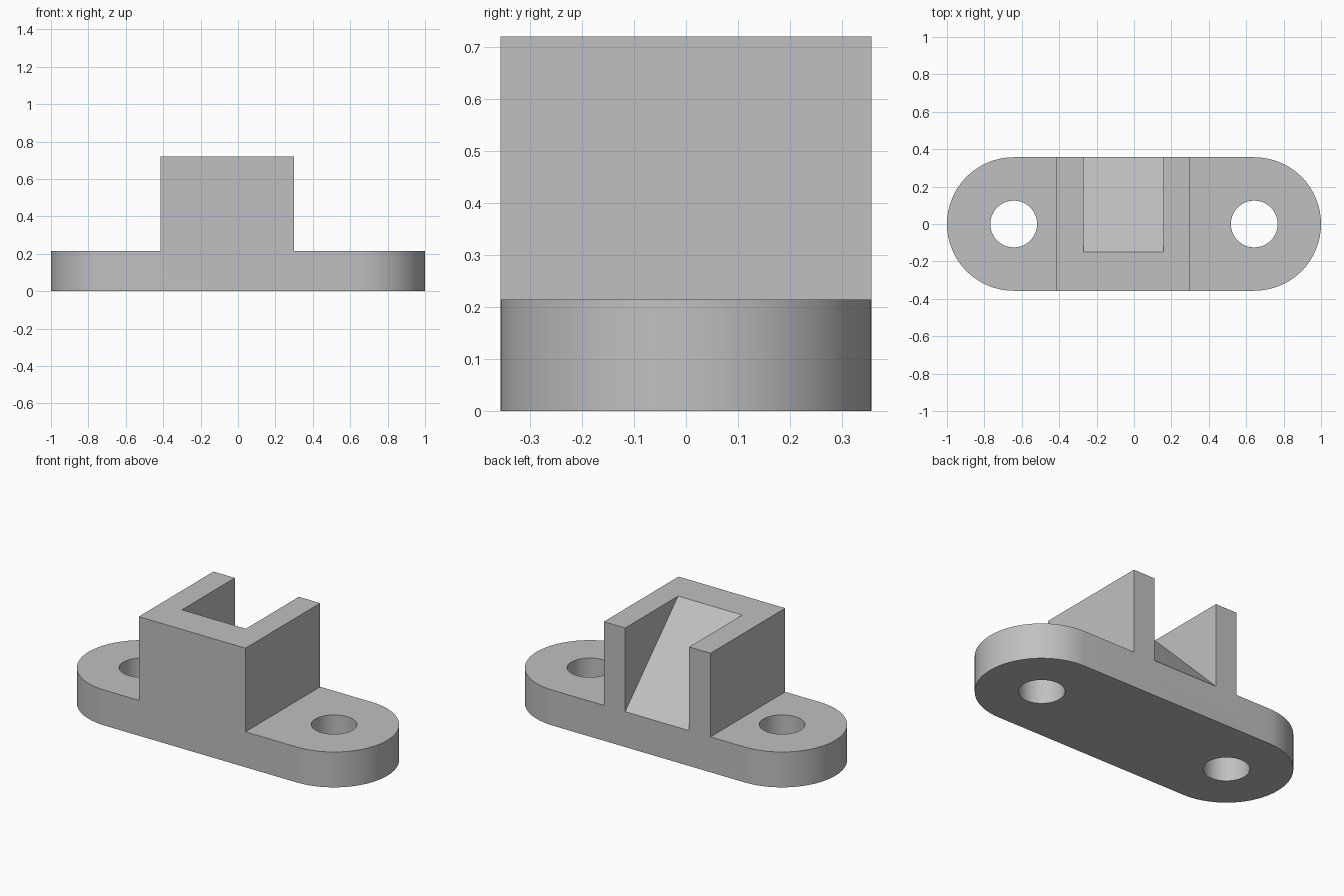
import bpy, bmesh
from math import sin, cos, pi, radians
from mathutils import Vector

cube = bpy.data.objects.get("Cube")
if cube:
    bpy.data.objects.remove(cube, do_unlink=True)

RADIUS, HOLE_X, HOLE_R = 0.357, 0.643, 0.125
PLATE_TOP, BLOCK_TOP = 0.214, 0.72
SEGMENTS = 32

grey = bpy.data.materials.new("light_grey")
colour = (0.53, 0.53, 0.53, 1)
grey.diffuse_color = colour
grey.use_nodes = True
grey.node_tree.nodes["Principled BSDF"].inputs["Base Color"].default_value = colour


def prism(name, outline, depth):
    """Extrude a closed 3D outline along the depth vector."""
    bm = bmesh.new()
    face = bm.faces.new([bm.verts.new(p) for p in outline])
    grown = bmesh.ops.extrude_face_region(bm, geom=[face], use_keep_orig=True)
    verts = [v for v in grown["geom"] if isinstance(v, bmesh.types.BMVert)]
    bmesh.ops.translate(bm, verts=verts, vec=Vector(depth))
    bmesh.ops.recalc_face_normals(bm, faces=bm.faces)
    mesh = bpy.data.meshes.new(name)
    bm.to_mesh(mesh)
    bm.free()
    mesh.materials.append(grey)
    obj = bpy.data.objects.new(name, mesh)
    bpy.context.collection.objects.link(obj)
    return obj


def combine(target, tool, operation):
    """Apply a boolean to the target and discard the tool."""
    tool.hide_render = True
    mod = target.modifiers.new(tool.name, "BOOLEAN")
    mod.operation, mod.solver, mod.object = operation, "EXACT", tool
    bpy.context.view_layer.objects.active = target
    bpy.ops.object.modifier_apply(modifier=mod.name)
    bpy.data.objects.remove(tool, do_unlink=True)


def arc(cx, radius, start, sweep, count, z):
    return [(cx + radius * cos(start + sweep * i / count),
             radius * sin(start + sweep * i / count), z) for i in range(count + 1)]


# Mounting plate with rounded ends
ends = (arc(HOLE_X, RADIUS, -pi / 2, pi, SEGMENTS, 0)
        + arc(-HOLE_X, RADIUS, pi / 2, pi, SEGMENTS, 0))
bracket = prism("mounting_bracket", ends, (0, 0, PLATE_TOP))

# Off-centre block, flush with the front and back of the plate
left, right = -0.414, 0.3
block = prism("block", [(left, -RADIUS, 0.1), (right, -RADIUS, 0.1),
                        (right, RADIUS, 0.1), (left, RADIUS, 0.1)],
              (0, 0, BLOCK_TOP - 0.1))
combine(bracket, block, "UNION")

# Ramped slot, open at the top and back, running down to the plate
wall, over = 0.143, 0.1
ramp_y = -0.149
slot = prism("slot", [(left + wall, ramp_y - over, BLOCK_TOP + over),
                      (left + wall, RADIUS + over, PLATE_TOP - over),
                      (left + wall, RADIUS + over, BLOCK_TOP + over)],
             (right - left - 2 * wall, 0, 0))
combine(bracket, slot, "DIFFERENCE")

# Bolt holes
for side in (-1, 1):
    ring = arc(side * HOLE_X, HOLE_R, 0, 2 * pi, 2 * SEGMENTS, -0.1)[:-1]
    hole = prism("bolt_hole", ring, (0, 0, PLATE_TOP + 0.2))
    combine(bracket, hole, "DIFFERENCE")

# Smooth round walls, sharp corners
bpy.ops.object.select_all(action="DESELECT")
bracket.select_set(True)
bpy.context.view_layer.objects.active = bracket
bpy.ops.object.shade_smooth_by_angle(angle=radians(30))
